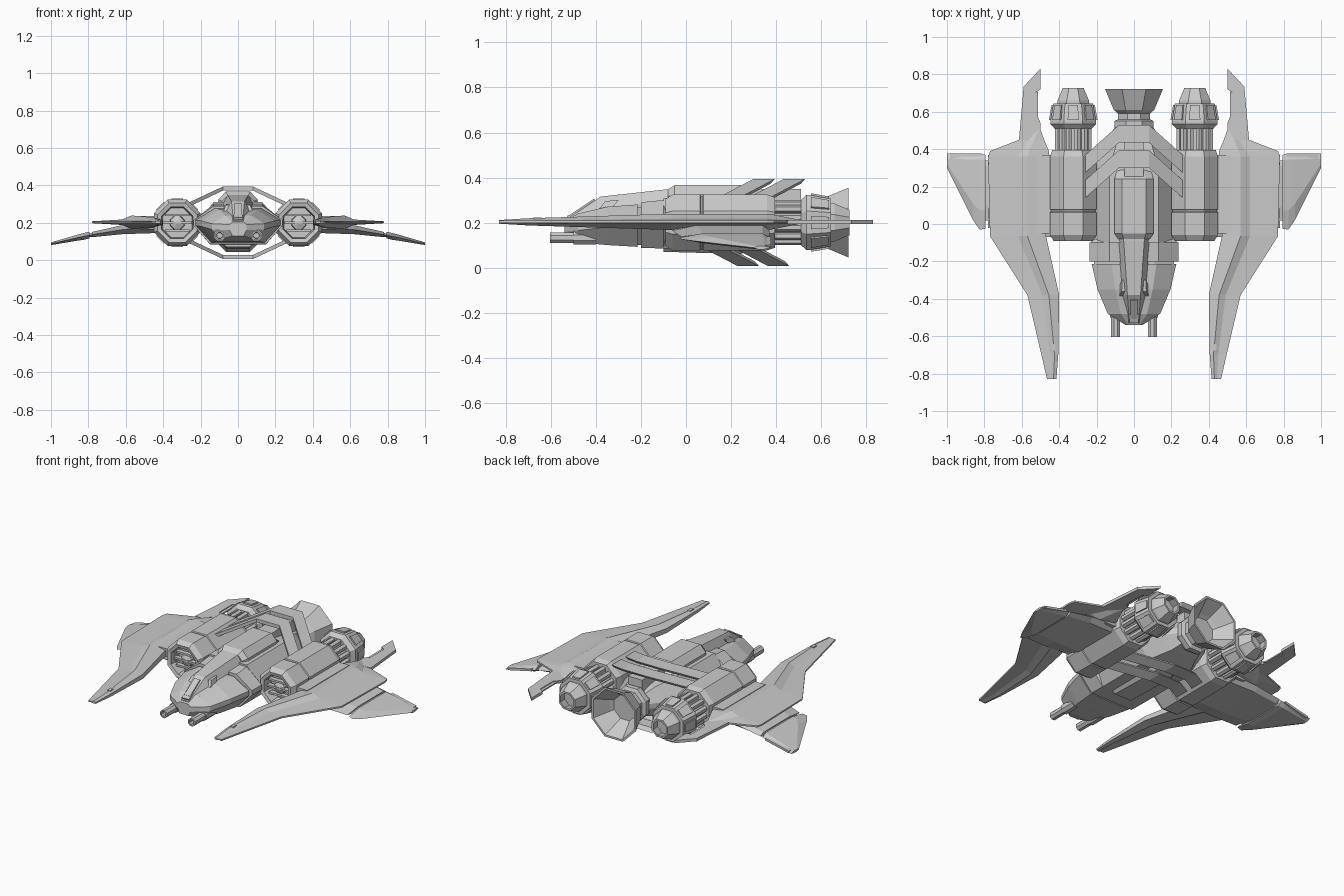
import bpy, bmesh, math
from mathutils import Vector, Matrix

if "Cube" in bpy.data.objects:
    bpy.data.objects.remove(bpy.data.objects["Cube"])


def finish(name, bm, mirror=False):
    bmesh.ops.recalc_face_normals(bm, faces=bm.faces)
    me = bpy.data.meshes.new(name)
    bm.to_mesh(me)
    bm.free()
    ob = bpy.data.objects.new(name, me)
    bpy.context.collection.objects.link(ob)
    if mirror:
        ob.modifiers.new("Mirror", "MIRROR").use_mirror_merge = False
    return ob


def loft(name, rings, mirror=False):
    """Skin a list of equal-length point rings and cap both ends."""
    bm = bmesh.new()
    vs = [[bm.verts.new(p) for p in r] for r in rings]
    n = len(vs[0])
    for a, b in zip(vs, vs[1:]):
        for i in range(n):
            j = (i + 1) % n
            bm.faces.new((a[i], a[j], b[j], b[i]))
    bm.faces.new(vs[0])
    bm.faces.new(vs[-1])
    return finish(name, bm, mirror)


def lathe(name, profile, cx=0.0, cz=0.2, n=8, mirror=False):
    """Turned part along y: profile of (flat radius, y)."""
    k = 1 / math.cos(math.pi / n)
    ang = [(i + .5) * 2 * math.pi / n for i in range(n)]
    rings = [[(cx + max(r, .001) * k * math.cos(a), y, cz + max(r, .001) * k * math.sin(a))
              for a in ang] for r, y in profile]
    return loft(name, rings, mirror)


def hull(name, stations):
    """Body of eight-sided sections: y, top w, top z, mid w, mid z, low w, low z."""
    rings = []
    for y, wt, zt, w, zm, wb, zb in stations:
        half = [(wb, zb), (w, zm - .015), (w, zm + .015), (wt, zt)]
        rings.append([(x, y, z) for x, z in half] + [(-x, y, z) for x, z in reversed(half)])
    return loft(name, rings)


def box(name, size, loc, rot=(0, 0, 0), mirror=False):
    bm = bmesh.new()
    bmesh.ops.create_cube(bm, size=1)
    bmesh.ops.scale(bm, vec=size, verts=bm.verts)
    for a, ax in zip(rot, "XYZ"):
        bmesh.ops.rotate(bm, matrix=Matrix.Rotation(a, 3, ax), verts=bm.verts)
    bmesh.ops.translate(bm, vec=loc, verts=bm.verts)
    return finish(name, bm, mirror)


def plate(name, outline, z0, z1, mirror=False):
    return loft(name, [[(x, y, z) for x, y in outline] for z in (z0, z1)], mirror)


# Nose, collar and central body
hull("nose", [(-.54, .03, .205, .045, .175, .03, .13), (-.48, .07, .24, .14, .18, .09, .112),
              (-.35, .10, .27, .195, .195, .12, .1), (-.215, .12, .28, .226, .2, .14, .092)])
hull("collar_groove", [(-.22, .11, .27, .215, .2, .13, .1), (-.18, .11, .27, .215, .2, .13, .1)])
hull("collar", [(-.2, .13, .29, .237, .2, .15, .087), (-.1, .13, .3, .237, .2, .15, .085),
                (-.08, .12, .29, .21, .2, .14, .09)])
hull("central_body", [(-.1, .13, .31, .21, .2, .15, .085), (.3, .13, .31, .21, .2, .15, .085),
                      (.44, .09, .29, .16, .2, .09, .11), (.52, .07, .27, .1, .2, .07, .13)])

# Canopy and raised dorsal spine
hull("canopy", [(-.53, .025, .215, .04, .18, .03, .15), (-.38, .035, .315, .06, .25, .06, .2),
                (-.09, .055, .347, .085, .28, .085, .2), (.0, .055, .35, .085, .28, .085, .2)])
hull("spine", [(-.08, .055, .347, .085, .3, .09, .25), (-.05, .065, .367, .105, .31, .12, .25),
               (.24, .065, .367, .105, .31, .12, .25), (.29, .05, .31, .09, .29, .1, .25)])
box("windscreen", (.04, .12, .012), (0, -.455, .268), (.588, 0, 0))
box("nose_sensor", (.05, .05, .03), (0, -.5, .225), (.4, 0, 0))
plate_w = [(-.39, .255), (-.36, .295), (-.30, .30), (-.33, .262)]
loft("side_window", [[(x + (.3 - z) * .35, y, z) for y, z in plate_w] for x in (.04, .064)], True)
hull("belly_keel", [(-.1, .1, .15, .1, .12, .06, .07), (.24, .1, .15, .1, .12, .06, .06),
                    (.34, .08, .15, .08, .12, .05, .09)])

# Nose guns
lathe("gun_barrel", [(.0, -.57), (.014, -.57), (.016, -.605), (.024, -.605), (.024, -.5),
                     (.03, -.5), (.03, -.4), (0, -.4)], .098, .132, 8, True)

# Engine pods with hollow intakes
PX = .325
lathe("engine_pod", [(0, -.02), (.078, -.02), (.085, -.085), (.105, -.09), (.124, -.06),
                     (.124, .062), (.119, .066), (.119, .074), (.124, .078), (.124, .36),
                     (.112, .395), (0, .395)], PX, mirror=True)
lathe("intake_cone", [(0, -.065), (.035, -.05), (.04, -.01), (0, -.01)], PX, mirror=True)
for i in (-1, 0, 1):
    box("intake_slat", (.155 if i == 0 else .13, .03, .012), (PX, -.05, .2 + i * .042), mirror=True)
lathe("engine_core", [(0, .38), (.075, .38), (.075, .54), (0, .54)], PX, mirror=True)
for i in range(12):
    a = (i + .5) * math.pi / 6
    lathe("engine_rod", [(0, .385), (.016, .385), (.016, .53), (0, .53)],
          PX + .085 * math.cos(a), .2 + .085 * math.sin(a), 6, True)
lathe("exhaust_ring", [(0, .51), (.1, .51), (.122, .535), (.122, .55), (.106, .645), (0, .645)],
      PX, mirror=True)
lathe("exhaust_cone", [(0, .63), (.086, .63), (.084, .66), (.056, .727), (.045, .727),
                       (.055, .67), (0, .67)], PX, mirror=True)
for i in range(8):  # raised panels round the exhaust ring
    a = i * math.pi / 4
    c, s = math.cos(a), math.sin(a)
    rings = []
    for r0, r1 in ((.1, .095), (.13, .116)):
        rings.append([(PX + r * c - t * s, y, .2 + r * s + t * c)
                      for r, y, t in ((r0, .555, -.03), (r0, .555, .03),
                                      (r1, .635, .025), (r1, .635, -.025))])
    loft("exhaust_panel", rings, True)

# Main rear nozzle
lathe("nozzle", [(0, .5), (.095, .5), (.105, .52), (.105, .55), (.085, .56), (.085, .59),
                 (.108, .61), (.155, .722), (.143, .722), (.09, .63), (.075, .61), (0, .61)])

# Swept rib frames arching over and under the body
for side, y_list in ((1, (.345, .48)), (-1, (.275, .41))):
    for yc in y_list:
        rings = []
        for x, dy, h in ((-.265, -.165, .085), (-.08, 0, .172), (.08, 0, .172), (.265, -.165, .085)):
            rings.append([(x, yc + dy - .045, .2 + side * h), (x, yc + dy + .03, .2 + side * h),
                          (x, yc + dy + .05, .2 + side * (h + .022)),
                          (x, yc + dy - .045, .2 + side * (h + .022))])
        loft("rib_frame_top" if side > 0 else "rib_frame_bottom", rings)
box("rib_spacer", (.1, .3, .08), (0, .36, .31))

# Upper blade wing: y, inner x, ridge x, bevel x, outer x, half thickness
rings = []
for y, a, b, c, d, t in ((-.83, .415, .43, .445, .465, .008), (-.70, .405, .425, .45, .495, .016),
                         (-.38, .40, .455, .49, .57, .026), (-.065, .47, .57, .62, .77, .036),
                         (.36, .455, .57, .62, .78, .036), (.39, .455, .56, .6, .77, .032),
                         (.45, .48, .535, .565, .615, .02), (.505, .5, .51, .53, .605, .009)):
    up = [(a, .55 * t), (b, t), (c, .4 * t), (d, .005)]
    rings.append([(x, y, .203 + z) for x, z in up] + [(x, y, .203 - z) for x, z in reversed(up)])
loft("blade_wing", rings, True)
box("wing_root", (.12, .42, .07), (.46, .16, .2), mirror=True)
box("wing_tip_vent", (.02, .035, .02), (.43, -.66, .212), mirror=True)

# Tail fin behind the blade wing
plate("tail_fin", [(.5, .44), (.615, .45), (.59, .735), (.5, .83), (.5, .72), (.53, .7),
                   (.53, .57), (.5, .54)], .194, .212, True)
plate("tail_fin_insert", [(.5, .54), (.53, .57), (.53, .7), (.512, .71), (.512, .57)],
      .199, .207, True)


def droop(name, stations):
    """Thin drooped wing: x, front y, rear y, z, half thickness."""
    rings = []
    for x, f, r, z, t in stations:
        m = f + (r - f) * .25
        rings.append([(x, f, z), (x, m, z + t), (x, r - .03, z + t), (x, r, z),
                      (x, r - .03, z - t), (x, m, z - t)])
    loft(name, rings, True)


# Drooped lower wing, hinge and outer panel
droop("lower_wing", [(.44, -.07, .36, .18, .035), (.62, -.06, .37, .163, .024),
                     (.78, -.02, .37, .137, .014)])
droop("wing_hinge", [(.76, .02, .34, .138, .01), (.81, .02, .34, .13, .01)])
droop("outer_panel", [(.795, -.025, .37, .134, .018), (.825, -.03, .375, .127, .018),
                      (.86, .02, .375, .12, .016), (1.0, .3, .378, .088, .007)])
box("outer_flap", (.17, .03, .014), (.9, .362, .112), (0, .22, 0), True)
